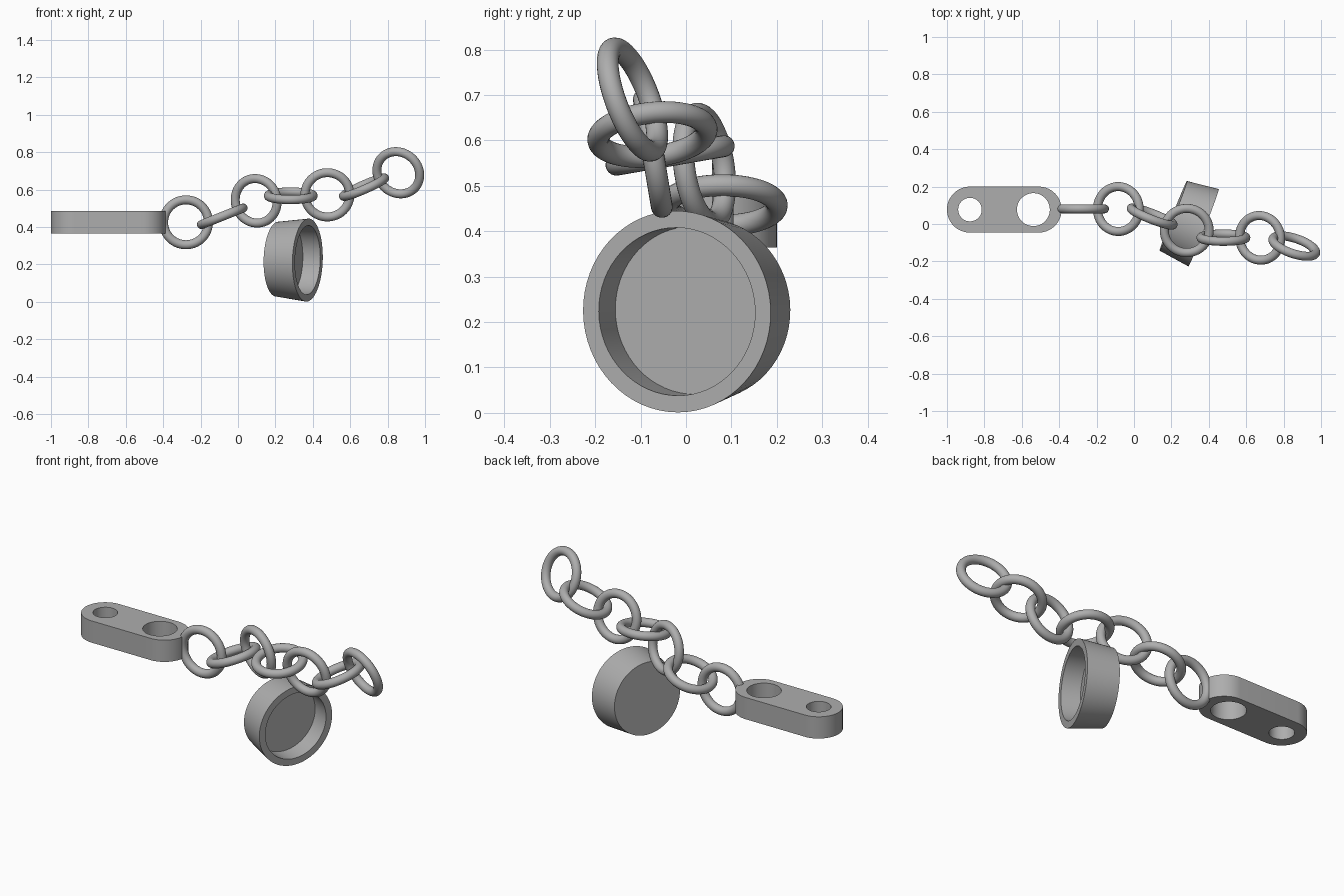
import bpy, bmesh
from math import cos, sin, pi, radians
from mathutils import Vector, Matrix

cube = bpy.data.objects.get("Cube")
if cube:
    bpy.data.objects.remove(cube, do_unlink=True)

GREY = (0.42, 0.42, 0.42, 1)
metal = bpy.data.materials.new("grey_metal")
metal.use_nodes = True
metal.diffuse_color = GREY
metal.node_tree.nodes["Principled BSDF"].inputs["Base Color"].default_value = GREY


def finish(obj):
    """Give the part its material and smooth it, keeping hard edges."""
    obj.data.materials.clear()
    obj.data.materials.append(metal)
    bpy.ops.object.select_all(action='DESELECT')
    obj.select_set(True)
    bpy.context.view_layer.objects.active = obj
    bpy.ops.object.shade_smooth_by_angle(angle=radians(35))


def facing(normal):
    return Vector(normal).to_track_quat('Z', 'Y')


def arc(cx, cy, r, start, end, steps):
    return [(cx + r * cos(start + (end - start) * i / steps),
             cy + r * sin(start + (end - start) * i / steps)) for i in range(steps + 1)]


# Flat end plate: rounded outline with two round holes
curve = bpy.data.curves.new("end_plate", 'CURVE')
curve.dimensions = '2D'
curve.fill_mode = 'BOTH'
curve.extrude = 0.061
R = 0.123
outline = arc(-0.51, 0, R, -pi / 2, pi / 2, 32) + arc(-0.877, 0, R, pi / 2, 3 * pi / 2, 32)
small_hole = arc(-0.877, 0, 0.063, 0, 2 * pi, 48)[:-1]
large_hole = arc(-0.538, 0, 0.088, 0, 2 * pi, 48)[:-1]
for loop in (outline, small_hole, large_hole):
    spline = curve.splines.new('POLY')
    spline.points.add(len(loop) - 1)
    for point, (x, y) in zip(spline.points, loop):
        point.co = (x, y, 0, 1)
    spline.use_cyclic_u = True
outline_obj = bpy.data.objects.new("plate_outline", curve)
bpy.context.collection.objects.link(outline_obj)
bpy.context.view_layer.update()
evaluated = outline_obj.evaluated_get(bpy.context.evaluated_depsgraph_get())
mesh = bpy.data.meshes.new_from_object(evaluated)
bpy.data.objects.remove(outline_obj, do_unlink=True)
bm = bmesh.new()
bm.from_mesh(mesh)
bmesh.ops.remove_doubles(bm, verts=bm.verts, dist=1e-5)
bmesh.ops.recalc_face_normals(bm, faces=bm.faces)
bm.to_mesh(mesh)
bm.free()
plate = bpy.data.objects.new("end_plate", mesh)
bpy.context.collection.objects.link(plate)
plate.location = (0, 0.077, 0.425)
finish(plate)

# Chain links: centre and ring axis of each
links = [
    ((-0.278, 0.081, 0.425), (0, 1, 0)),
    ((-0.084, 0.080, 0.457), (-0.37, 0, 0.93)),
    ((0.097, 0.040, 0.540), (0.36, 0.92, 0.13)),
    ((0.282, -0.035, 0.567), (0, -0.17, 0.98)),
    ((0.478, -0.073, 0.572), (0, 0.985, 0.165)),
    ((0.674, -0.074, 0.613), (-0.40, -0.10, 0.91)),
    ((0.857, -0.118, 0.690), (0.30, 0.89, 0.34)),
]
for number, (centre, axis) in enumerate(links, 1):
    bpy.ops.mesh.primitive_torus_add(major_radius=0.12, minor_radius=0.024,
                                     major_segments=64, minor_segments=20, location=centre)
    link = bpy.context.object
    link.name = f"chain_link_{number}"
    link.rotation_mode = 'QUATERNION'
    link.rotation_quaternion = facing(axis)
    finish(link)

# Hanging cup: tapered, open towards its axis, turned from a profile
profile = [(0, -0.174), (0.2, -0.174), (0.222, 0), (0.185, 0), (0.185, -0.1), (0, -0.1)]
bm = bmesh.new()
verts = [bm.verts.new((r, 0, z)) for r, z in profile]
edges = [bm.edges.new(pair) for pair in zip(verts, verts[1:])]
bmesh.ops.spin(bm, geom=verts + edges, cent=(0, 0, 0), axis=(0, 0, 1),
               angle=2 * pi, steps=64)
bmesh.ops.remove_doubles(bm, verts=bm.verts, dist=1e-5)
bmesh.ops.recalc_face_normals(bm, faces=bm.faces)
mesh = bpy.data.meshes.new("hanging_cup")
bm.to_mesh(mesh)
bm.free()
cup = bpy.data.objects.new("hanging_cup", mesh)
bpy.context.collection.objects.link(cup)
cup.matrix_world = (Matrix.Translation((0.372, -0.02, 0.223))
                    @ facing((0.93, -0.365, -0.03)).to_matrix().to_4x4())
finish(cup)
